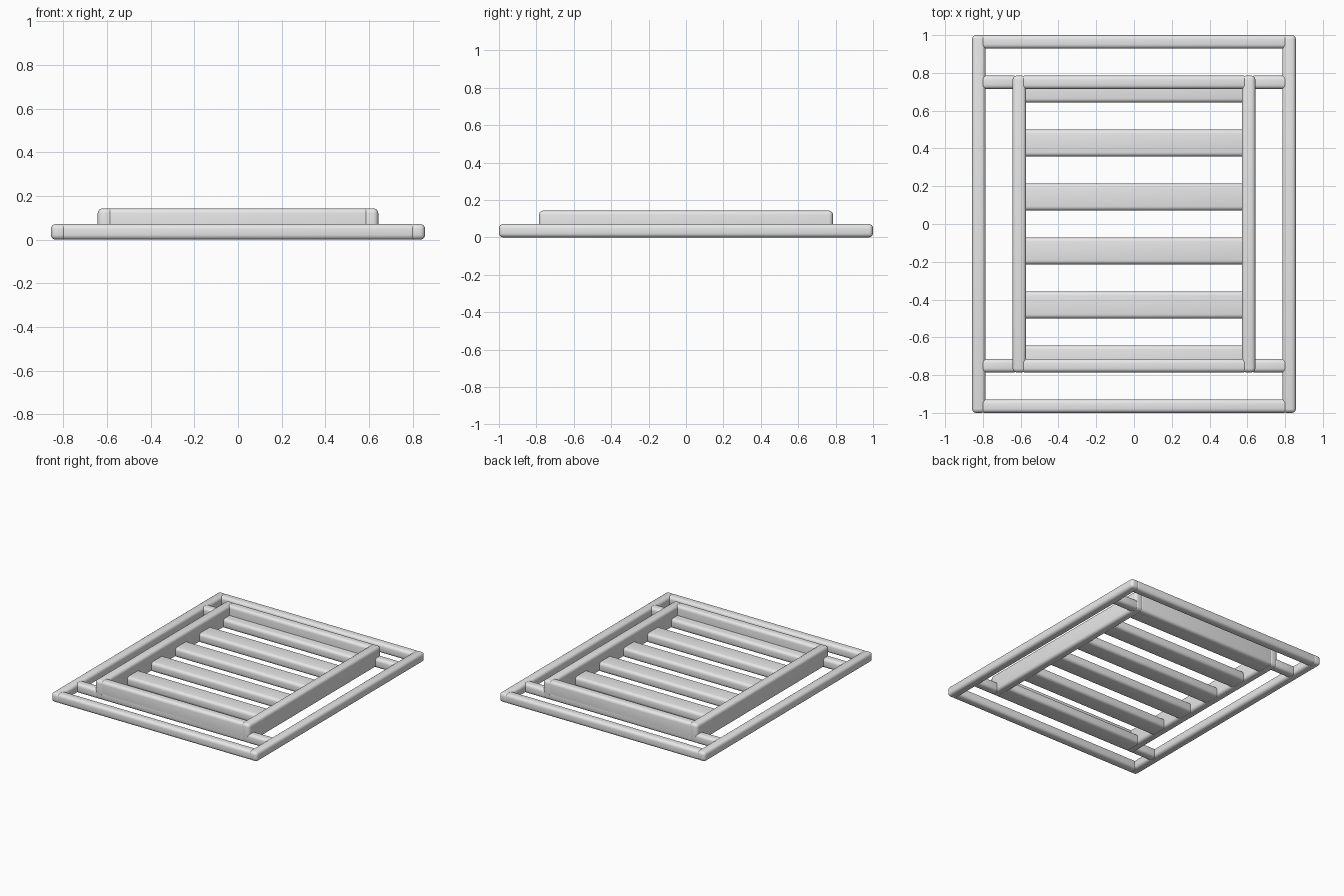
import bpy

# Remove the default cube
old = bpy.data.objects.get("Cube")
if old:
    bpy.data.objects.remove(old, do_unlink=True)

U = 1 / 14  # module: thickness of one bar

grey = bpy.data.materials.new("plain_grey")
grey.use_nodes = True
grey.diffuse_color = (0.8, 0.8, 0.8, 1)
grey.node_tree.nodes["Principled BSDF"].inputs["Base Color"].default_value = (0.8, 0.8, 0.8, 1)


def bar(name, x, y, length, depth, height):
    """Rounded bar standing on the ground, sizes given in modules."""
    bpy.ops.mesh.primitive_cube_add(size=1, location=(x * U, y * U, height * U / 2))
    ob = bpy.context.object
    ob.name = name
    ob.scale = (length * U, depth * U, height * U)
    bpy.ops.object.transform_apply(location=False, rotation=False, scale=True)
    ob.data.materials.append(grey)
    bevel = ob.modifiers.new("rounded_edges", "BEVEL")
    bevel.width = 0.022
    bevel.segments = 4
    bpy.ops.object.modifier_apply(modifier=bevel.name)
    bpy.ops.object.shade_smooth_by_angle()
    return ob


# Low outer frame and tall inner frame
for side, s in (("left", 1), ("right", -1)):
    bar(f"outer_rail_{side}", 11.5 * s, 0, 1, 28, 1)
    bar(f"inner_rail_{side}", 8.5 * s, 0, 1, 22, 2)
for end, s in (("back", 1), ("front", -1)):
    bar(f"outer_rail_{end}", 0, 13.5 * s, 22.8, 1, 1)
    bar(f"inner_rail_{end}", 0, 10.5 * s, 16.8, 1, 2)
    # Short ties joining the two frames
    for side, t in (("left", 1), ("right", -1)):
        bar(f"tie_{end}_{side}", 10 * t, 10.5 * s, 2.8, 1, 1)

# Evenly spaced slats across the inner frame
for i in range(6):
    bar(f"slat_{i + 1}", 0, -10 + 4 * i, 16.8, 2, 1)
